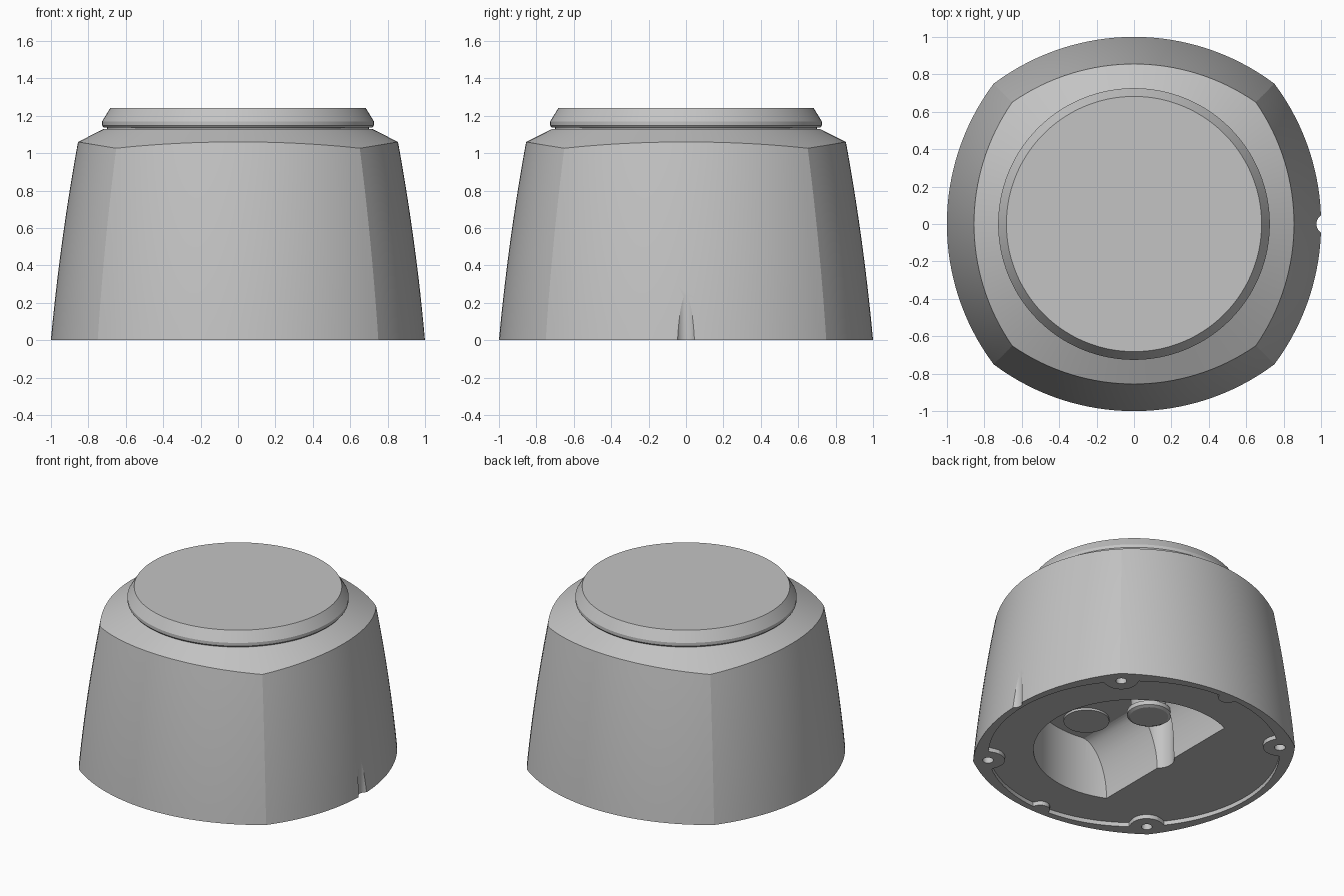
import bpy, bmesh, math
from math import sin, cos, pi, sqrt, radians

if "Cube" in bpy.data.objects:
    bpy.data.objects.remove(bpy.data.objects["Cube"], do_unlink=True)

grey = bpy.data.materials.new("plain grey")
grey.use_nodes = True
GREY = (0.55, 0.55, 0.55, 1)
grey.diffuse_color = GREY
grey.node_tree.nodes["Principled BSDF"].inputs["Base Color"].default_value = GREY

SEG = 128
ANGLES = [2 * pi * i / SEG for i in range(SEG)]


def loft(name, rings):
    """Closed solid through rings of equal point count."""
    bm = bmesh.new()
    loops = [[bm.verts.new(p) for p in ring] for ring in rings]
    for a, b in zip(loops, loops[1:]):
        n = len(a)
        for i in range(n):
            j = (i + 1) % n
            bm.faces.new((a[i], a[j], b[j], b[i]))
    bm.faces.new(loops[0][::-1])
    bm.faces.new(loops[-1])
    bmesh.ops.recalc_face_normals(bm, faces=bm.faces)
    mesh = bpy.data.meshes.new(name)
    bm.to_mesh(mesh)
    bm.free()
    mesh.materials.append(grey)
    ob = bpy.data.objects.new(name, mesh)
    bpy.context.collection.objects.link(ob)
    return ob


def lathe(name, profile, x=0, y=0, angles=ANGLES):
    return loft(name, [[(x + r * cos(a), y + r * sin(a), z) for a in angles]
                       for r, z in profile])


def activate(ob):
    bpy.ops.object.select_all(action='DESELECT')
    ob.select_set(True)
    bpy.context.view_layer.objects.active = ob


def boolean(ob, cutter, operation='DIFFERENCE'):
    mod = ob.modifiers.new("cut", 'BOOLEAN')
    mod.object, mod.operation, mod.solver = cutter, operation, 'EXACT'
    activate(ob)
    bpy.ops.object.modifier_apply(modifier=mod.name)
    bpy.data.objects.remove(cutter, do_unlink=True)


def smooth(ob):
    activate(ob)
    bpy.ops.object.shade_smooth_by_angle(angle=radians(13))


# Body: four bowed walls leaning inwards, trimmed by a shallow cone
def wall_radius(a, z):
    t = z / 1.06
    arc = 1.25 - 0.145 * t + 0.048 * t * (1 - t)
    c = cos((a + pi / 4) % (pi / 2) - pi / 4)
    return -0.25 * c + sqrt(0.0625 * c * c - 0.0625 + arc * arc)


def wall_top(a):
    z = 1.05
    for _ in range(20):
        z = 1.13 - 0.52 * (wall_radius(a, z) - 0.72)
    return z


STEPS = 14
tops = [wall_top(a) for a in ANGLES]
rings = []
for k in range(STEPS + 1):
    ring = []
    for a, top in zip(ANGLES, tops):
        z = top * k / STEPS
        r = wall_radius(a, z)
        ring.append((r * cos(a), r * sin(a), z))
    rings.append(ring)
rings.append([(0.715 * cos(a), 0.715 * sin(a), 1.13) for a in ANGLES])
body = loft("body", rings)

# Shallow round recess underneath, stepping in around the bosses
BOSSES = [(sx * 0.68, sy * 0.68, 0.11) for sx in (-1, 1) for sy in (-1, 1)]
BOSSES += [(0, s * 0.96, 0.065) for s in (-1, 1)]


def recess_radius(a):
    best = 0.955
    for x, y, r in BOSSES:
        along = x * cos(a) + y * sin(a)
        across = abs(x * sin(a) - y * cos(a))
        if along > 0 and across < r:
            best = min(best, along - sqrt(r * r - across * across))
    return best


fine = [2 * pi * i / 360 for i in range(360)]
recess = loft("recess_cutter", [[(recess_radius(a) * cos(a), recess_radius(a) * sin(a), z)
                                 for a in fine] for z in (-0.1, 0.03)])
boolean(body, recess)

# Deep pocket: a round bore with one curved, sloping side
pocket = lathe("pocket_cutter", [(0.66, -0.1), (0.66, 0.45)])
curve = [(-0.27 + 0.17 * (1 - cos(a)), 0.03 + 0.42 * sin(a))
         for a in [pi / 2 * i / 16 for i in range(16)]]
side = [(1, -0.2), (-0.27, -0.2)] + curve + [(-0.1, 0.45), (-0.1, 0.6), (1, 0.6)]
wedge = loft("wedge_cutter", [[(x, y, z) for x, z in side] for y in (-1, 1)])
boolean(pocket, wedge, 'INTERSECT')
boolean(body, pocket)

# Upright channel in the pocket side, cable notch in the wall, screw holes
boolean(body, lathe("channel_cutter", [(0.11, -0.1), (0.11, 0.44)], x=-0.2, angles=ANGLES[::2]))
boolean(body, lathe("notch_cutter", [(0.055, -0.1), (0.055, 0.4)], x=1.03, angles=ANGLES[::2]))
for x, y, r in BOSSES[:4]:
    boolean(body, lathe("hole_cutter", [(0.036, -0.1), (0.036, 0.2)], x, y, ANGLES[::4]))
smooth(body)

# Raised cap with a thin shadow gap below it
smooth(lathe("cap", [(0.70, 1.11), (0.70, 1.137), (0.718, 1.137), (0.726, 1.147),
                     (0.726, 1.17), (0.682, 1.242)]))

# Stepped post and ceiling pad inside the pocket
smooth(lathe("pocket_post", [(0.125, 0.33), (0.145, 0.34), (0.145, 0.37),
                             (0.12, 0.37), (0.12, 0.47)], x=-0.13, angles=ANGLES[::2]))
smooth(lathe("pocket_pad", [(0.15, 0.435), (0.15, 0.46)], 0.03, -0.45, ANGLES[::2]))
